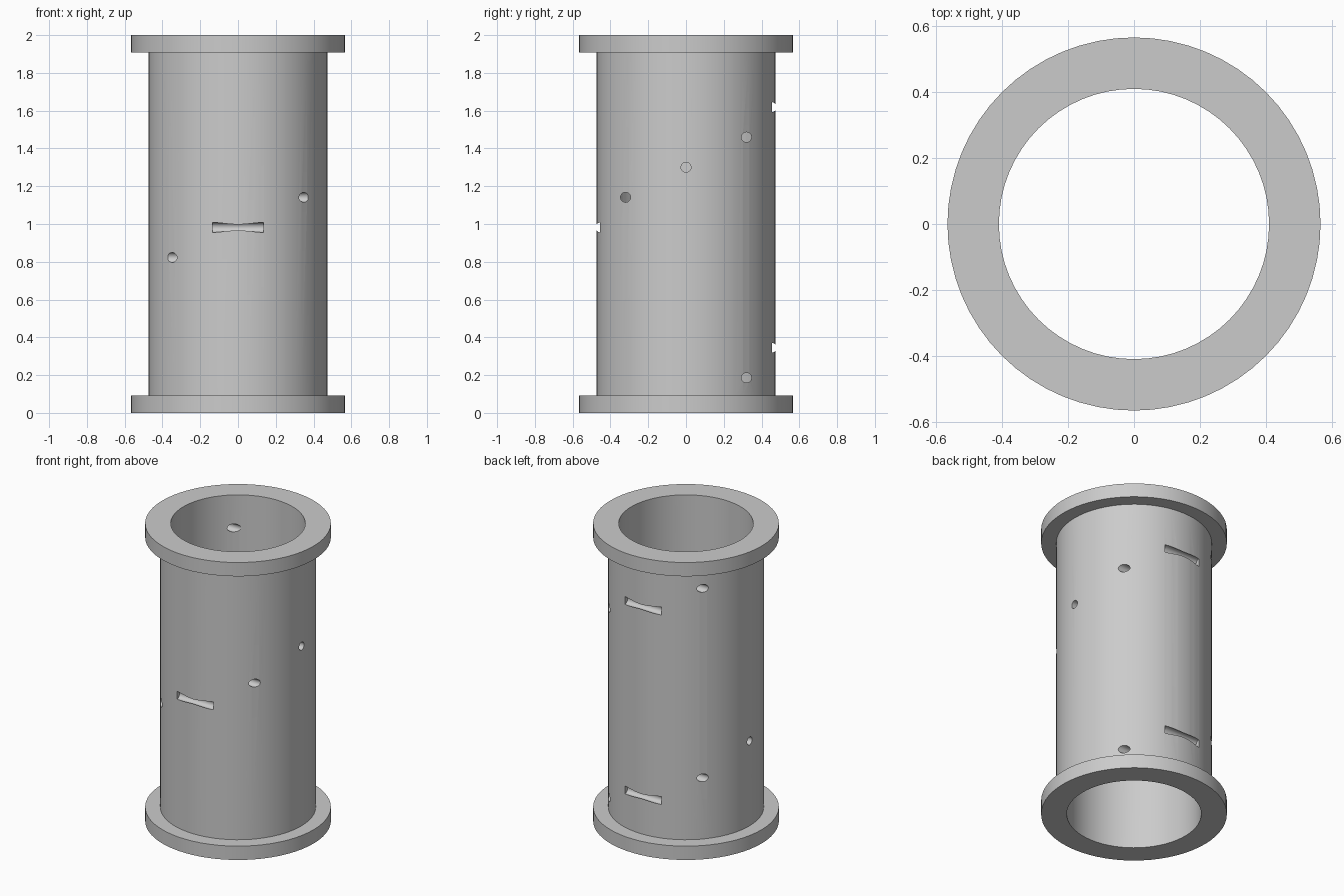
import bpy, bmesh, math
from mathutils import Matrix

cube = bpy.data.objects.get("Cube")
if cube:
    bpy.data.objects.remove(cube, do_unlink=True)

SEGMENTS = 64
BORE, BODY, FLANGE = 0.41, 0.474, 0.566   # radii
HEIGHT, RIM = 2.0, 0.093                  # total height, flange thickness

# Single plain grey
grey = bpy.data.materials.new("plain grey")
grey.use_nodes = True
colour = (0.6, 0.6, 0.6, 1)
grey.diffuse_color = colour
grey.node_tree.nodes["Principled BSDF"].inputs["Base Color"].default_value = colour


def make_object(name, bm):
    bmesh.ops.recalc_face_normals(bm, faces=bm.faces)
    mesh = bpy.data.meshes.new(name)
    bm.to_mesh(mesh)
    bm.free()
    mesh.materials.append(grey)
    obj = bpy.data.objects.new(name, mesh)
    bpy.context.collection.objects.link(obj)
    return obj


# Hollow tube with a flange at each end, turned from a closed profile
profile = [(BORE, 0), (FLANGE, 0), (FLANGE, RIM), (BODY, RIM),
           (BODY, HEIGHT - RIM), (FLANGE, HEIGHT - RIM),
           (FLANGE, HEIGHT), (BORE, HEIGHT)]
bm = bmesh.new()
rings = []
for i in range(SEGMENTS):
    a = math.tau * i / SEGMENTS
    rings.append([bm.verts.new((r * math.cos(a), r * math.sin(a), z)) for r, z in profile])
for i in range(SEGMENTS):
    here, there = rings[i], rings[(i + 1) % SEGMENTS]
    for j in range(len(profile)):
        k = (j + 1) % len(profile)
        bm.faces.new((here[j], there[j], there[k], here[k]))
tube = make_object("flanged_tube", bm)

# Drill pins: all lie along x, placed on a rising helix in eighth turns
bm = bmesh.new()
for step in range(-5, 6):
    a = math.radians(-90 + 45 * step)
    place = Matrix.Translation((0.4525 * math.cos(a), 0.4525 * math.sin(a), 0.982 + 0.1592 * step))
    bmesh.ops.create_cone(bm, cap_ends=True, segments=24, radius1=0.0265, radius2=0.0265,
                          depth=0.272, matrix=place @ Matrix.Rotation(math.pi / 2, 4, "Y"))
pins = make_object("drill_pins", bm)
pins.hide_render = True

# Cut the holes and the two-ended slots, then discard the pins
cut = tube.modifiers.new("drilled holes", "BOOLEAN")
cut.operation = "DIFFERENCE"
cut.solver = "EXACT"
cut.object = pins
bpy.ops.object.select_all(action="DESELECT")
bpy.context.view_layer.objects.active = tube
tube.select_set(True)
bpy.ops.object.modifier_apply(modifier=cut.name)
bpy.data.objects.remove(pins, do_unlink=True)
bpy.ops.object.shade_smooth_by_angle(angle=math.radians(25))
